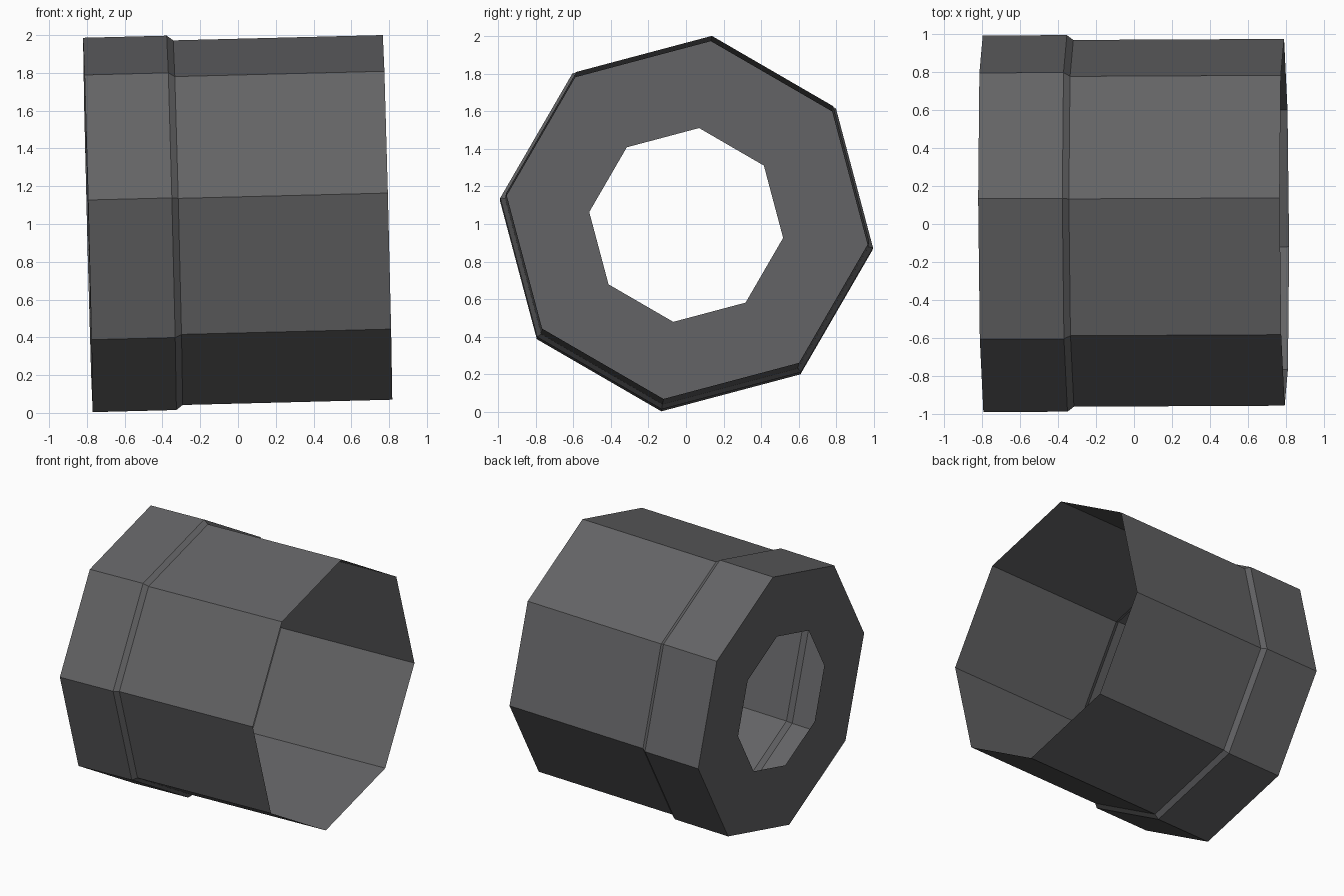
import bpy, bmesh, math
from mathutils import Euler, Vector

cube = bpy.data.objects.get("Cube")
if cube:
    bpy.data.objects.remove(cube, do_unlink=True)

SIDES = 8
PHASE = math.radians(-7.6)

grey = bpy.data.materials.new("dark_grey")
grey.use_nodes = True
colour = (0.125, 0.125, 0.13, 1)
grey.diffuse_color = colour
grey.node_tree.nodes["Principled BSDF"].inputs["Base Color"].default_value = colour


def lathe(name, profile):
    """Octagonal open shell around x from (position, radius) pairs."""
    bm = bmesh.new()
    rings = []
    for x, r in profile:
        angles = [PHASE + math.tau * i / SIDES for i in range(SIDES)]
        rings.append([bm.verts.new((x, r * math.cos(a), r * math.sin(a))) for a in angles])
    for a, b in zip(rings, rings[1:]):
        for i in range(SIDES):
            j = (i + 1) % SIDES
            bm.faces.new((a[i], a[j], b[j], b[i]))
    bmesh.ops.recalc_face_normals(bm, faces=bm.faces)
    # Outward normals, judged from the last (outer wall) face
    bm.faces.ensure_lookup_table()
    wall = bm.faces[-1]
    c = wall.calc_center_median()
    if wall.normal.dot(Vector((0, c.y, c.z))) < 0:
        bmesh.ops.reverse_faces(bm, faces=bm.faces)
    mesh = bpy.data.meshes.new(name)
    bm.to_mesh(mesh)
    bm.free()
    mesh.materials.append(grey)
    obj = bpy.data.objects.new(name, mesh)
    bpy.context.collection.objects.link(obj)
    return obj


# Pierced end plate, wide collar, short step and open sleeve
sleeve = lathe("collared_sleeve", [
    (-0.795, 0.52), (-0.795, 1.0), (-0.352, 1.0), (-0.318, 0.974), (0.792, 0.974)])
sleeve.location = (0, 0.005, 1.015)
sleeve.rotation_euler = Euler((0, -0.0253, 0.005))
